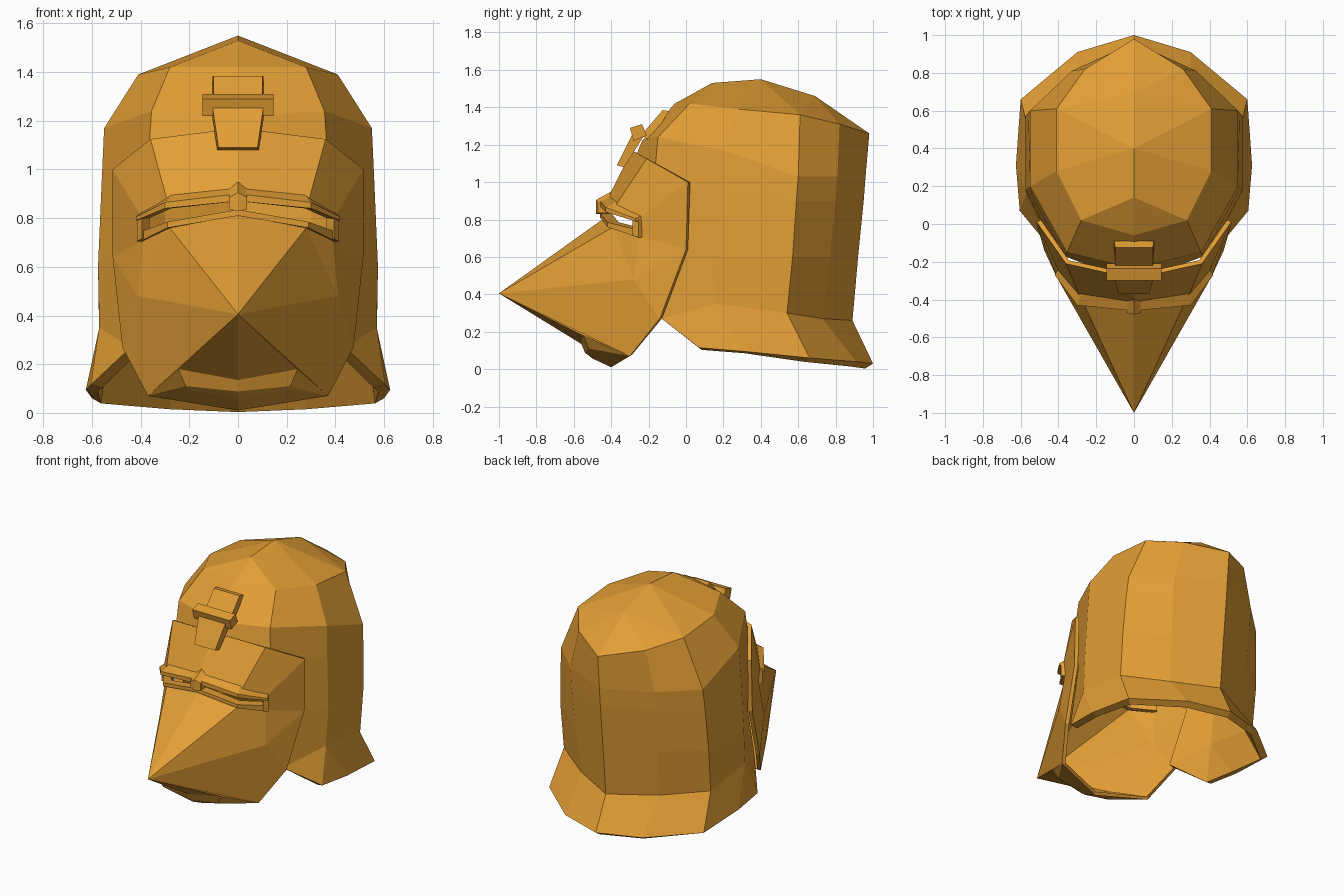
import bpy, bmesh
from mathutils import Vector

cube = bpy.data.objects.get("Cube")
if cube:
    bpy.data.objects.remove(cube, do_unlink=True)

# One gold paint for the whole helmet
gold = bpy.data.materials.new("gold")
gold.use_nodes = True
gold.diffuse_color = (0.76, 0.34, 0.035, 1)
gold.node_tree.nodes["Principled BSDF"].inputs["Base Color"].default_value = gold.diffuse_color


def build(name, polygons, thickness=0.0, centre=None):
    """Half model from point loops, mirrored across x and optionally thickened inward."""
    bm = bmesh.new()
    for polygon in polygons:
        bm.faces.new([bm.verts.new(point) for point in polygon])
    bmesh.ops.remove_doubles(bm, verts=bm.verts, dist=0.0005)
    bmesh.ops.recalc_face_normals(bm, faces=bm.faces)
    if centre:
        outward = sum(f.normal.dot(f.calc_center_median() - Vector(centre)) for f in bm.faces)
        if outward < 0:
            bmesh.ops.reverse_faces(bm, faces=bm.faces)
    mesh = bpy.data.meshes.new(name)
    bm.to_mesh(mesh)
    bm.free()
    mesh.materials.append(gold)
    obj = bpy.data.objects.new(name, mesh)
    bpy.context.collection.objects.link(obj)
    mirror = obj.modifiers.new("mirror", "MIRROR")
    mirror.use_clip = True
    if thickness:
        solid = obj.modifiers.new("thickness", "SOLIDIFY")
        solid.thickness = thickness
        solid.offset = -1


def bridge(upper, lower, start=0):
    """Quads between two rows of matching points."""
    return [(upper[i], upper[i + 1], lower[i + 1], lower[i])
            for i in range(start, len(upper) - 1)]


def prism(name, sections):
    """Closed bar through a row of matching sections."""
    count = len(sections[0])
    faces = []
    for a, b in zip(sections, sections[1:]):
        faces += [(a[i], a[i - 1], b[i - 1], b[i]) for i in range(count)]
    # An end lying on the mirror plane stays open so the halves join
    faces += [end for end in (sections[0], sections[-1]) if any(p[0] > 0 for p in end)]
    build(name, faces)


# Helmet shell: rows run from the centre front round to the centre back
apex, crown_front, crown_back = (0, 0.4, 1.55), (0, 0.14, 1.53), (0, 0.69, 1.46)
dome = [(0, -0.06, 1.42), (0.28, 0.02, 1.42), (0.41, 0.28, 1.39),
        (0.41, 0.61, 1.36), (0.26, 0.82, 1.31), (0, 0.98, 1.26)]
temple = [(0, -0.235, 1.22), (0.355, -0.15, 1.24), (0.55, 0.2, 1.17),
          (0.55, 0.6, 1.03), (0.33, 0.81, 1.03), (0, 0.96, 1.03)]
brow = [(0, -0.31, 1.04), (0.37, -0.17, 1.02), (0.56, 0.19, 0.95),
        (0.56, 0.59, 0.9), (0.33, 0.8, 0.9), (0, 0.95, 0.9)]
cheek = [None, (0.48, 0, 0.64), (0.575, 0.18, 0.6),
         (0.575, 0.57, 0.6), (0.32, 0.77, 0.6), (0, 0.92, 0.6)]
neck = [None, (0.44, -0.13, 0.27), (0.57, 0.16, 0.35),
        (0.57, 0.54, 0.3), (0.3, 0.73, 0.27), (0, 0.89, 0.26)]
flare_front, flare_side = (0.605, 0.07, 0.115), (0.625, 0.31, 0.095)
flare = [None, None, flare_side, (0.6, 0.66, 0.06), (0.3, 0.91, 0.04), (0, 1, 0.03)]

shell = [(crown_front, dome[0], dome[1]), (apex, crown_front, dome[1]),
         (apex, dome[1], dome[2]), (apex, dome[2], dome[3]),
         (apex, dome[3], crown_back), (crown_back, dome[3], dome[4]),
         (crown_back, dome[4], dome[5])]
shell += bridge(dome, temple) + bridge(temple, brow)
shell += bridge(brow, cheek, 1) + bridge(cheek, neck, 1) + bridge(neck, flare, 2)
shell += [(neck[1], neck[2], flare_front), (neck[2], flare_side, flare_front)]
build("helmet_shell", shell, 0.05, centre=(0, 0.4, 0.8))

# Face mask: forehead plate, beaked muzzle and chin, open along the eye slit
top = [(0, -0.29, 1.17), (0.36, -0.21, 1.125), (0.515, 0.01, 1.0)]
lid = [(0, -0.42, 0.91), (0.29, -0.38, 0.87), (0.4, -0.25, 0.81)]
under_eye = [(0, -0.42, 0.82), (0.28, -0.39, 0.76), (0.39, -0.25, 0.71)]
tip = (0, -1, 0.405)
jaw_edge = (0.515, 0, 0.64)
jaw_corner = (0.475, -0.14, 0.27)
cheek_bone = (0.41, -0.28, 0.48)
chin_side, chin = (0.37, -0.3, 0.07), (0, -0.4, 0.01)
beak_lip = [(0.245, -0.55, 0.18), (0, -0.56, 0.135)]
mouth = [(0.215, -0.52, 0.11), (0, -0.54, 0.088)]
lower_lip = [(0.21, -0.49, 0.095), (0, -0.5, 0.057)]

mask = bridge(top, lid)
mask += [(top[2], jaw_edge, under_eye[2], lid[2]),
         (under_eye[0], under_eye[1], tip),
         (under_eye[1], cheek_bone, tip),
         (under_eye[1], under_eye[2], cheek_bone),
         (under_eye[2], jaw_edge, cheek_bone),
         (jaw_edge, jaw_corner, cheek_bone),
         (jaw_corner, chin_side, cheek_bone),
         (cheek_bone, chin_side, tip),
         (chin_side, beak_lip[0], tip),
         (beak_lip[0], beak_lip[1], tip),
         (chin_side, mouth[0], beak_lip[0]),
         (chin_side, lower_lip[0], mouth[0]),
         (chin_side, chin, lower_lip[1], lower_lip[0])]
mask += bridge(beak_lip, mouth) + bridge(mouth, lower_lip)
build("face_mask", mask, 0.025, centre=(0, -0.1, 0.6))


# Visor bars above and below the eye slit, with a slope on the top face
def bar(name, stations, depth=0.06, rise=0.03):
    sections = []
    for x, y, high, low in stations:
        sections.append([(x, y, high), (x, y, low),
                         (x * 0.92, y + depth, low), (x * 0.92, y + depth, high + rise)])
    prism(name, sections)


bar("upper_visor_bar", [(0, -0.46, 0.9, 0.87), (0.3, -0.43, 0.865, 0.84),
                        (0.42, -0.27, 0.805, 0.79)])
bar("lower_visor_bar", [(0, -0.46, 0.835, 0.81), (0.29, -0.42, 0.785, 0.76),
                        (0.4, -0.26, 0.745, 0.705)], rise=0)
bar("visor_end", [(0.395, -0.285, 0.81, 0.715), (0.415, -0.255, 0.8, 0.705)], 0.04, 0)
bar("visor_nose_block", [(0, -0.48, 0.905, 0.83), (0.038, -0.47, 0.885, 0.835)], 0.08, 0.045)


# Forehead crest: profiles in y and z, spread sideways
def crest(name, profile, widths):
    inner = [(0, y, z) for y, z in profile]
    outer = [(w, y, z) for w, (y, z) in zip(widths, profile)]
    prism(name, [inner, outer])


crest("crest_upper_plate",
      [(-0.24, 1.25), (-0.125, 1.385), (-0.09, 1.38), (-0.19, 1.22)],
      [0.1, 0.1, 0.105, 0.105])
crest("crest_cross_bar",
      [(-0.3, 1.29), (-0.235, 1.31), (-0.21, 1.25), (-0.28, 1.22)],
      [0.145] * 4)
crest("crest_lower_plate",
      [(-0.37, 1.09), (-0.285, 1.26), (-0.23, 1.24), (-0.33, 1.08)],
      [0.08, 0.105, 0.11, 0.085])
